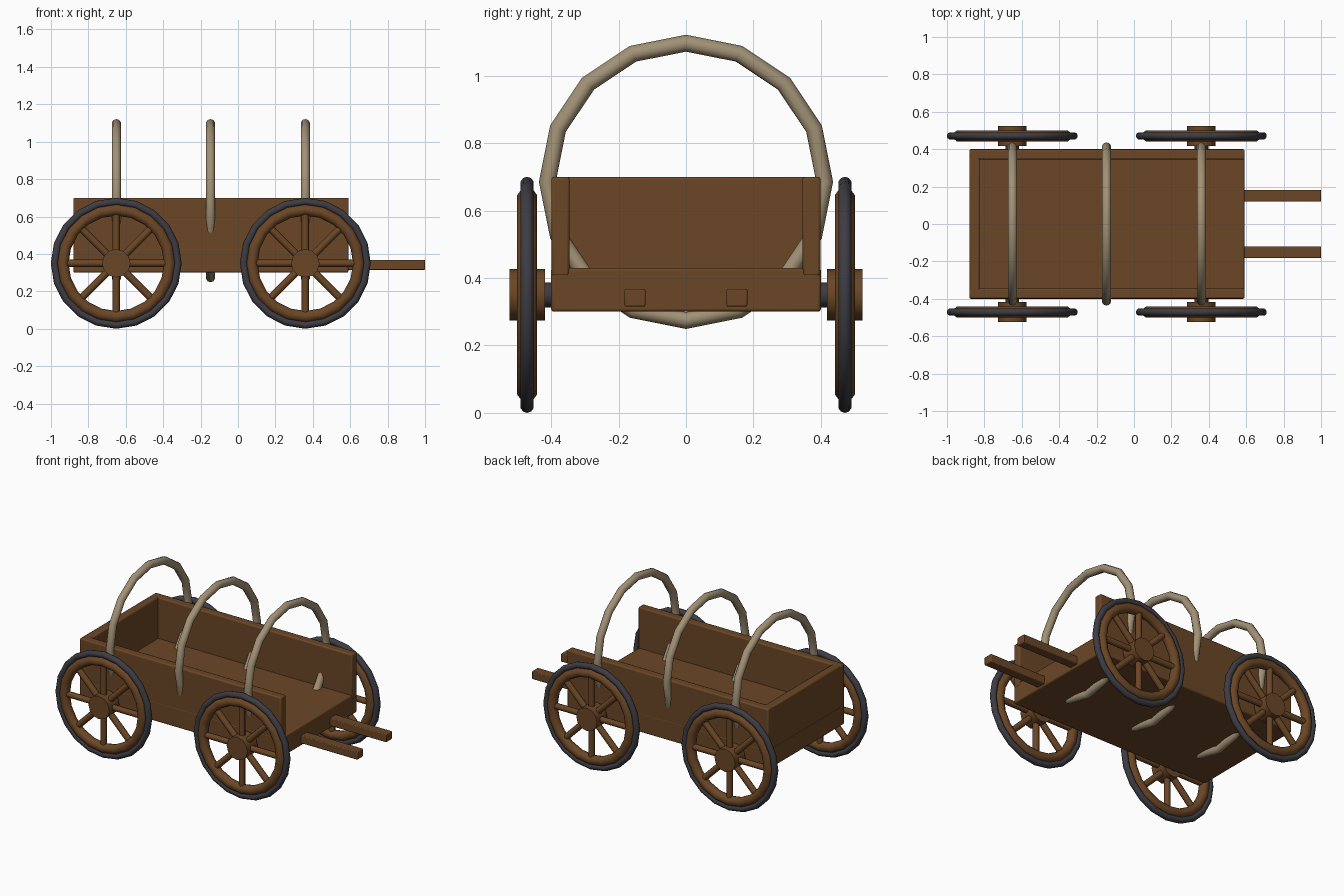
import bpy
from math import pi, sin, cos, radians

if "Cube" in bpy.data.objects:
    bpy.data.objects.remove(bpy.data.objects["Cube"])


def material(name, r, g, b):
    m = bpy.data.materials.new(name)
    m.use_nodes = True
    m.diffuse_color = (r, g, b, 1)
    m.node_tree.nodes["Principled BSDF"].inputs["Base Color"].default_value = (r, g, b, 1)
    return m


wood = material("brown wood", 0.147, 0.062, 0.019)
iron = material("dark iron", 0.045, 0.045, 0.056)
cane = material("pale bent wood", 0.36, 0.285, 0.18)


def finish(name, mat, smooth=50):
    ob = bpy.context.object
    ob.name = name
    ob.data.materials.append(mat)
    bpy.ops.object.transform_apply(location=False, rotation=True, scale=True)
    bpy.ops.object.shade_smooth_by_angle(angle=radians(smooth))
    return ob


def box(name, x, y, z, mat=wood, bevel=0.008):
    """Bevelled plank spanning the given (low, high) ranges."""
    spans = (x, y, z)
    bpy.ops.mesh.primitive_cube_add(size=1, location=[(a + b) / 2 for a, b in spans])
    bpy.context.object.scale = [b - a for a, b in spans]
    ob = finish(name, mat)
    mod = ob.modifiers.new("Bevel", "BEVEL")
    mod.width = bevel
    mod.segments = 2
    return ob


def rod(name, loc, rot, radius, length, mat, sides=12):
    bpy.ops.mesh.primitive_cylinder_add(vertices=sides, radius=radius, depth=length,
                                        location=loc, rotation=rot)
    return finish(name, mat)


def ring(name, loc, rot, major, minor, mat, segments):
    bpy.ops.mesh.primitive_torus_add(major_segments=segments, minor_segments=10,
                                     major_radius=major, minor_radius=minor,
                                     location=loc, rotation=rot)
    return finish(name, mat)


# Wagon bed and boards
back, front = -0.88, 0.59
box("floor", (back, front), (-0.4, 0.4), (0.30, 0.43))
box("tail_board", (back, -0.825), (-0.36, 0.36), (0.42, 0.70))
for side, s in (("left", 1), ("right", -1)):
    y0, y1 = sorted((s * 0.345, s * 0.399))
    box(side + "_side_board", (back, front + 0.002), (y0, y1), (0.405, 0.70))
    y0, y1 = sorted((s * 0.12, s * 0.182))
    box(side + "_shaft", (0.5, 1.0), (y0, y1), (0.315, 0.368), bevel=0.005)

# Cover hoops
for i, x in enumerate((-0.65, -0.147, 0.36)):
    ring(f"hoop_{i + 1}", (x, 0, 0.685), (0, pi / 2, 0), 0.411, 0.025, cane, 16)

# Axles and wheels
zc = 0.35
flat = (pi / 2, 0, 0)
for end, x in (("rear", -0.651), ("front", 0.36)):
    rod(end + "_axle", (x, 0, zc), flat, 0.037, 0.92, iron)
    for side, s in (("left", 1), ("right", -1)):
        name = f"{end}_{side}_wheel_"
        c = (x, s * 0.471, zc)
        ring(name + "tyre", c, flat, 0.33, 0.02, iron, 20)
        ring(name + "rim", c, flat, 0.286, 0.031, wood, 20)
        rod(name + "hub", c, flat, 0.076, 0.106, wood)
        for k in range(8):
            a = k * pi / 4
            mid = (x + 0.165 * sin(a), c[1], zc + 0.165 * cos(a))
            rod(f"{name}spoke_{k + 1}", mid, (0, a, 0), 0.02, 0.23, wood, 8)
